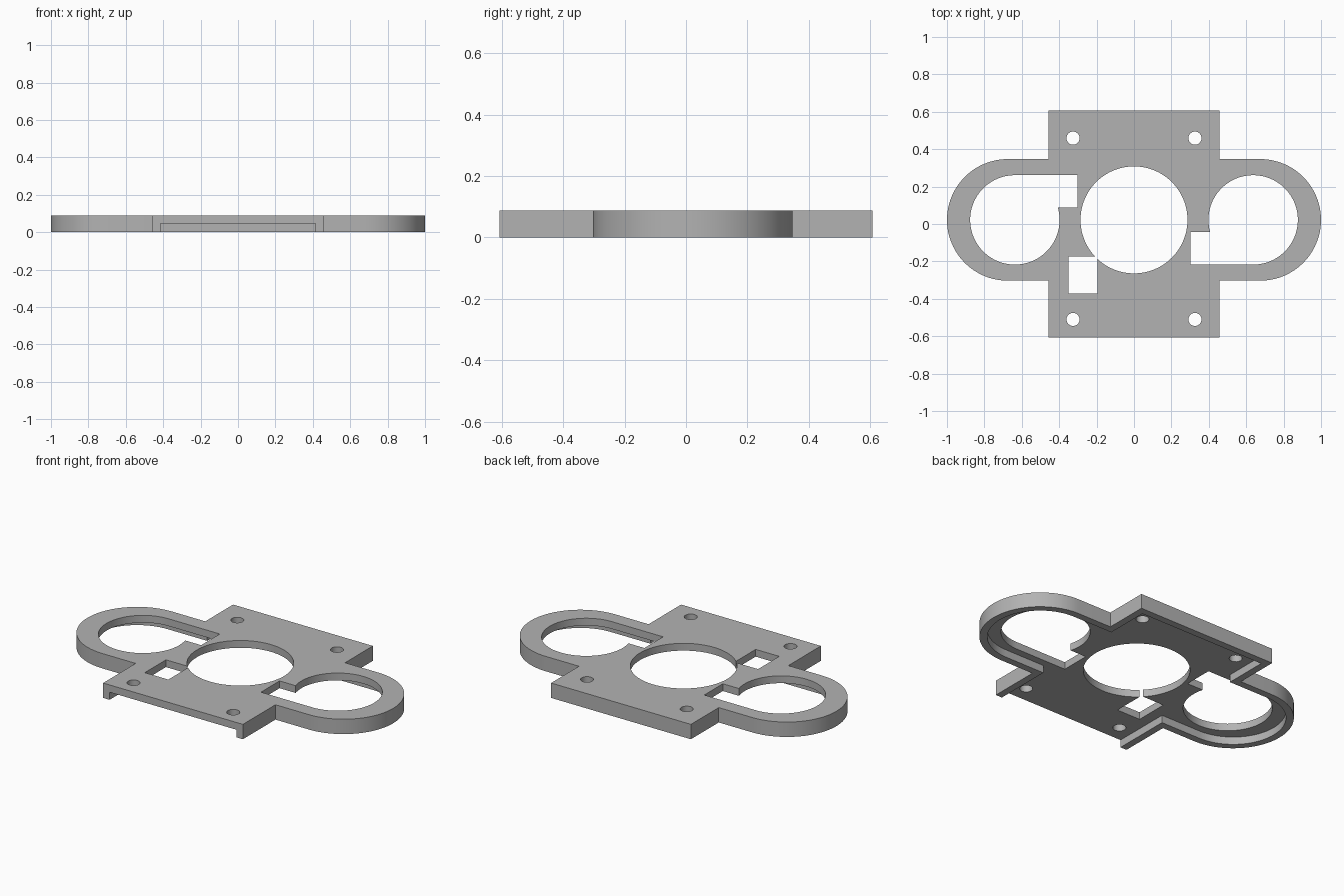
import bpy
import bmesh
from math import cos, sin, pi, radians

cube = bpy.data.objects.get("Cube")
if cube:
    bpy.data.objects.remove(cube, do_unlink=True)

# Main dimensions
HEIGHT, RECESS, WALL = 0.088, 0.045, 0.042
BODY_X, BODY_Y = 0.457, 0.607
LOBE_X, LOBE_R = 0.675, 0.325
MID_Y = 0.022

grey = bpy.data.materials.new("plain grey")
grey.use_nodes = True
grey.diffuse_color = (0.45, 0.45, 0.45, 1)
grey.node_tree.nodes["Principled BSDF"].inputs["Base Color"].default_value = grey.diffuse_color


def arc(cx, cy, r, start, end, n=48):
    """Points along an arc, angles in degrees."""
    steps = [radians(start + (end - start) * i / n) for i in range(n + 1)]
    return [(cx + r * cos(a), cy + r * sin(a)) for a in steps]


def circle(cx, cy, r, n=64):
    return arc(cx, cy, r, 0, 360, n)[:-1]


def prism(name, points, z0, z1):
    """Extrude a flat counter-clockwise outline into a solid."""
    bm = bmesh.new()
    face = bm.faces.new([bm.verts.new((x, y, z0)) for x, y in points])
    top = bmesh.ops.extrude_face_region(bm, geom=[face])
    verts = [v for v in top["geom"] if isinstance(v, bmesh.types.BMVert)]
    bmesh.ops.translate(bm, verts=verts, vec=(0, 0, z1 - z0))
    bmesh.ops.recalc_face_normals(bm, faces=bm.faces)
    mesh = bpy.data.meshes.new(name)
    bm.to_mesh(mesh)
    bm.free()
    mesh.materials.append(grey)
    obj = bpy.data.objects.new(name, mesh)
    bpy.context.collection.objects.link(obj)
    return obj


def outline(inset, front_y):
    """Rectangular body with a rounded lobe on each side."""
    bx, by, r = BODY_X - inset, BODY_Y - inset, LOBE_R - inset
    low, high = MID_Y - r, MID_Y + r
    return ([(-bx, front_y), (bx, front_y), (bx, low)]
            + arc(LOBE_X, MID_Y, r, -90, 90)
            + [(bx, high), (bx, by), (-bx, by), (-bx, high)]
            + arc(-LOBE_X, MID_Y, r, 90, 270)
            + [(-bx, low)])


def lobe_opening(side):
    """Round opening with a square notch toward the middle; side is +1 or -1."""
    cx, r, step, notch_x = 0.637, 0.239, -0.065, 0.302
    # The arc starts on the notch step and runs round to the notch floor
    meet_x = cx - (r * r - step * step) ** 0.5
    pts = [p for p in arc(cx, 0, r, -90, 180, 96)]
    pts += [p for p in arc(cx, 0, r, 180, 200, 8) if p[1] > step + 0.002]
    pts += [(meet_x, step), (notch_x, step), (notch_x, -r)]
    return [(side * x, MID_Y + side * y) for x, y in pts]


# Plate with a raised rim underneath, open at the front
plate = prism("mounting_plate", outline(0, -BODY_Y), 0, HEIGHT)
cutters = [prism("recess", outline(WALL, -BODY_Y - 0.1), -0.1, RECESS)]

# Through openings
openings = [circle(0, MID_Y, 0.286, 128), lobe_opening(1), lobe_opening(-1),
            [(-0.35, -0.371), (-0.196, -0.371), (-0.196, -0.173), (-0.35, -0.173)]]
# Corner screw holes
openings += [circle(x, y, 0.035, 32) for x in (-0.326, 0.326) for y in (-0.51, 0.459)]
cutters += [prism("opening", pts, -0.1, HEIGHT + 0.1) for pts in openings]

for cutter in cutters:
    cutter.hide_render = True
    mod = plate.modifiers.new("cut", "BOOLEAN")
    mod.operation, mod.solver, mod.object = "DIFFERENCE", "EXACT", cutter

# Bake the cuts and remove the helpers
depsgraph = bpy.context.evaluated_depsgraph_get()
baked = bpy.data.meshes.new_from_object(plate.evaluated_get(depsgraph))
plate.modifiers.clear()
plate.data = baked
for cutter in cutters:
    bpy.data.objects.remove(cutter, do_unlink=True)

bpy.ops.object.select_all(action="DESELECT")
plate.select_set(True)
bpy.context.view_layer.objects.active = plate
bpy.ops.object.shade_smooth_by_angle(angle=radians(30))
